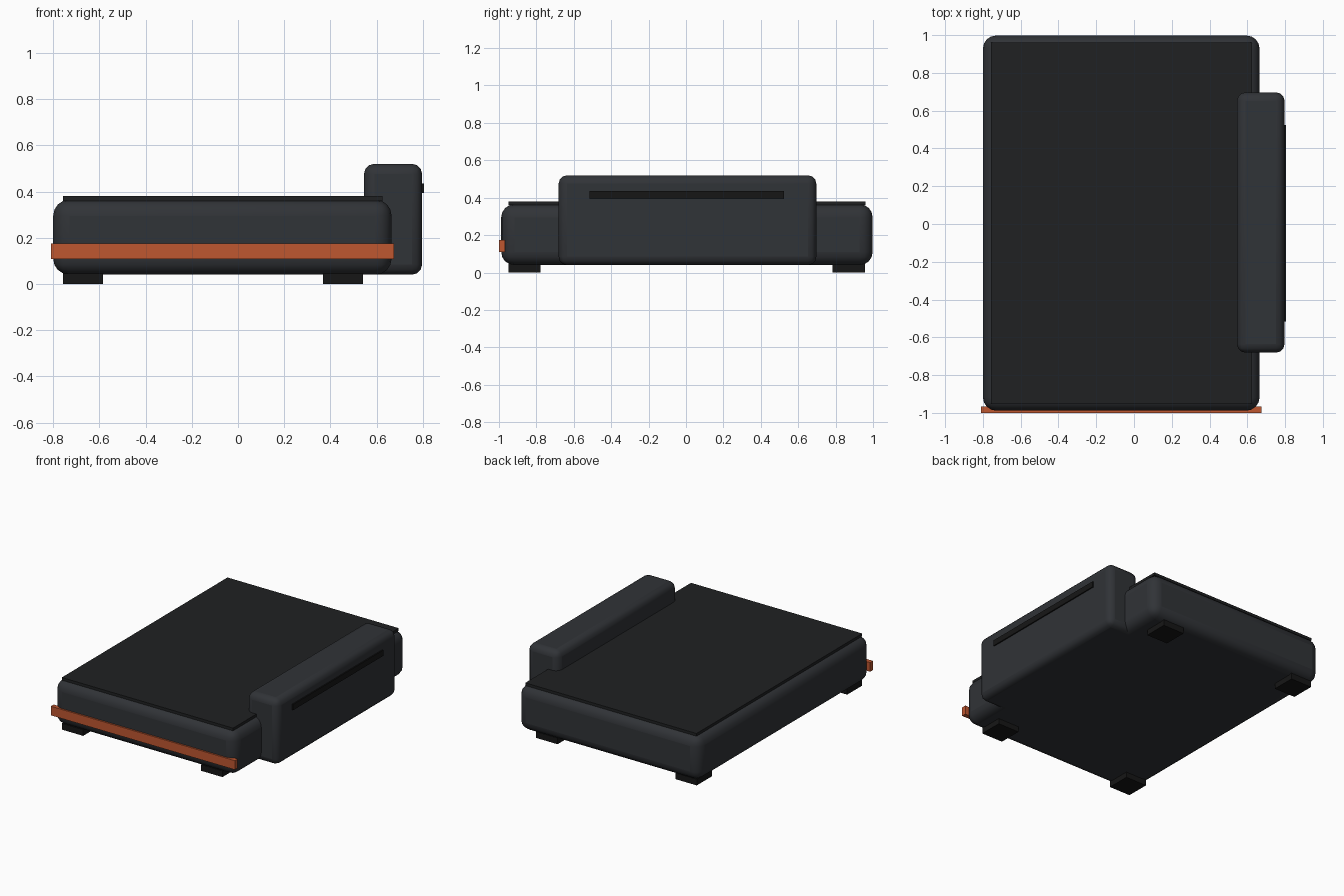
import bpy

if "Cube" in bpy.data.objects:
    bpy.data.objects.remove(bpy.data.objects["Cube"])


def material(name, rgb):
    m = bpy.data.materials.new(name)
    m.diffuse_color = (*rgb, 1)
    m.use_nodes = True
    m.node_tree.nodes["Principled BSDF"].inputs["Base Color"].default_value = m.diffuse_color
    return m


SHELL = material("charcoal", (0.03, 0.033, 0.038))
PANEL = material("dark_panel", (0.014, 0.015, 0.016))
BLACK = material("black", (0.008, 0.008, 0.008))
ORANGE = material("orange", (0.52, 0.095, 0.03))


def box(name, x, y, z, mat, bevel=0, segments=3):
    """Box spanning the given (min, max) ranges, optionally rounded."""
    spans = (x, y, z)
    bpy.ops.mesh.primitive_cube_add(size=1, location=[(a + b) / 2 for a, b in spans])
    ob = bpy.context.object
    ob.name = name
    ob.scale = [b - a for a, b in spans]
    bpy.ops.object.transform_apply(location=False, rotation=False, scale=True)
    ob.data.materials.append(mat)
    if bevel:
        mod = ob.modifiers.new("rounding", 'BEVEL')
        mod.width = bevel
        mod.segments = segments
        bpy.ops.object.shade_smooth_by_angle(angle=0.35)
    return ob


# Main rounded body and the thin plate on top
box("body", (-0.80, 0.665), (-0.988, 0.998), (0.04, 0.365), SHELL, 0.07, 4)
box("top_panel", (-0.757, 0.625), (-0.95, 0.96), (0.36, 0.38), PANEL)

# Raised side grip with its dark slot
box("side_grip", (0.545, 0.797), (-0.681, 0.697), (0.04, 0.52), SHELL, 0.045, 3)
box("grip_slot", (0.78, 0.806), (-0.515, 0.525), (0.393, 0.435), BLACK)

# Orange strip across the front
box("front_strip", (-0.81, 0.675), (-1.0, -0.967), (0.109, 0.175), ORANGE)

# Four feet
for side, x in (("left", (-0.757, -0.585)), ("right", (0.367, 0.54))):
    for end, y in (("front", (-0.95, -0.777)), ("back", (0.783, 0.957))):
        box(f"{end}_{side}_foot", x, y, (0.0, 0.045), BLACK)
